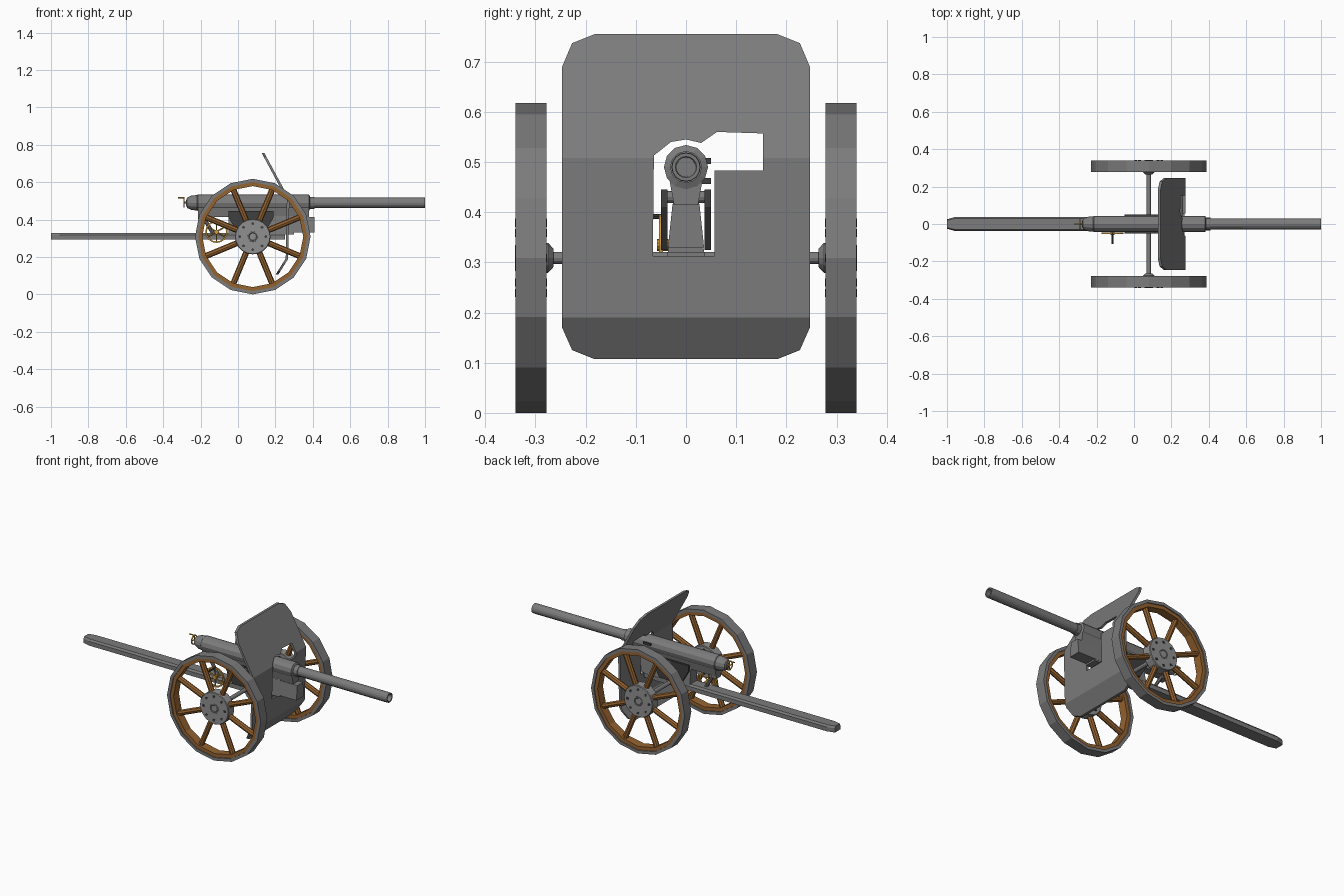
import bpy, bmesh, math
from mathutils import Vector

if "Cube" in bpy.data.objects:
    bpy.data.objects.remove(bpy.data.objects["Cube"])

def material(name, col):
    m = bpy.data.materials.new(name)
    m.diffuse_color = (*col, 1)
    m.use_nodes = True
    m.node_tree.nodes["Principled BSDF"].inputs["Base Color"].default_value = m.diffuse_color
    return m

WOOD = material("wood", (0.30, 0.125, 0.03))
BRASS = material("brass", (0.66, 0.34, 0.05))
STEEL = material("dark_steel", (0.20, 0.20, 0.20))
HUB = material("hub_steel", (0.28, 0.28, 0.28))
BLACK = material("blackened_steel", (0.05, 0.05, 0.05))

def finish(name, bm, mat=None):
    bmesh.ops.recalc_face_normals(bm, faces=bm.faces)
    me = bpy.data.meshes.new(name)
    bm.to_mesh(me)
    bm.free()
    ob = bpy.data.objects.new(name, me)
    bpy.context.collection.objects.link(ob)
    me.materials.append(mat or STEEL)
    return ob

def lathe(name, prof, axis, c=(0, 0, 0), n=16, closed=False, mat=None):
    """Spin (radius, position) pairs about the x or y axis through c."""
    bm = bmesh.new()
    rings = []
    for r, a in prof:
        ring = []
        for k in range(n):
            t = 2 * math.pi * k / n
            u, w = r * math.sin(t), r * math.cos(t)
            p = (a, u, w) if axis == 'x' else (u, a, w)
            ring.append(bm.verts.new(Vector(p) + Vector(c)))
        rings.append(ring)
    pairs = list(zip(rings, rings[1:]))
    if closed:
        pairs.append((rings[-1], rings[0]))
    else:
        bm.faces.new(rings[0])
        bm.faces.new(rings[-1])
    for A, B in pairs:
        for k in range(n):
            j = (k + 1) % n
            bm.faces.new((A[k], A[j], B[j], B[k]))
    return finish(name, bm, mat)

def prism(name, pts, axis, lo, hi, mat=None):
    """Extrude an outline along x (y,z points) or y (x,z points)."""
    bm = bmesh.new()
    put = (lambda p, d: (d, p[0], p[1])) if axis == 'x' else (lambda p, d: (p[0], d, p[1]))
    A, B = ([bm.verts.new(put(p, d)) for p in pts] for d in (lo, hi))
    bm.faces.new(A)
    bm.faces.new(B)
    for k in range(len(pts)):
        j = (k + 1) % len(pts)
        bm.faces.new((A[k], A[j], B[j], B[k]))
    return finish(name, bm, mat)

def box(name, x0, x1, y0, y1, z0, z1, mat=None):
    return prism(name, [(x0, z0), (x1, z0), (x1, z1), (x0, z1)], 'y', y0, y1, mat)

def rod(name, p, q, r, n=8, mat=None):
    p, q = Vector(p), Vector(q)
    bm = bmesh.new()
    bmesh.ops.create_cone(bm, cap_ends=True, segments=n, radius1=r, radius2=r, depth=(q - p).length)
    rot = (q - p).to_track_quat('Z', 'Y').to_matrix().to_4x4()
    rot.translation = (p + q) / 2
    bm.transform(rot)
    return finish(name, bm, mat)

def cut(ob, cutter, op):
    m = ob.modifiers.new(op.lower(), 'BOOLEAN')
    m.operation, m.object, m.solver = op, cutter, 'EXACT'
    cutter.hide_render = True
    cutter.hide_set(True)

def ring(name, axis, c, ro, ri, w, n, mat=None):
    return lathe(name, [(ro, -w), (ro, w), (ri, w), (ri, -w)], axis, c, n, True, mat)

# Wheels: iron tyre, wooden felloe, spokes, bolted hub
WX, WZ = 0.079, 0.309
for side, s in (("left", 1), ("right", -1)):
    c = Vector((WX, s * 0.309, WZ))
    ring(side + "_tyre", 'y', c, 0.309, 0.291, 0.031, 16)
    ring(side + "_felloe", 'y', c, 0.293, 0.270, 0.025, 16, WOOD)
    for k in range(8):
        t = math.radians(22.5 + 45 * k)
        d = Vector((math.cos(t), 0, math.sin(t)))
        rod(f"{side}_spoke_{k}", c + d * 0.06, c + d * 0.278, 0.016, 8, WOOD)
        t += math.radians(22.5)
        b = c + Vector((math.cos(t), 0, math.sin(t))) * 0.07
        rod(f"{side}_hub_bolt_{k}", b - Vector((0, .032, 0)), b + Vector((0, .032, 0)), 0.008, 6, BLACK)
    lathe(side + "_hub_disc", [(0.092, -.029), (0.095, -.025), (0.095, .025), (0.092, .029)], 'y', c, 20, mat=HUB)
    lathe(side + "_hub_boss", [(0.015, s * .02), (0.017, s * .027), (0.022, s * .032), (0.028, s * .031),
                               (0.030, s * .02), (0.030, -s * .034), (0.018, -s * .045), (0.012, -s * .045)],
          'y', c, 12)
lathe("axle", [(0.012, -0.3), (0.012, 0.3)], 'y', (WX, 0, WZ), 12)

# Barrel with bore, jacket and rounded breech
G = (0, 0, 0.49)
lathe("barrel", [(0.028, 0.36), (0.029, 0.99), (0.028, 1.0), (0.021, 1.0), (0.019, 0.75), (0.005, 0.75)], 'x', G, 16)
lathe("barrel_jacket", [(0.012, -.278), (0.028, -.272), (0.038, -.25), (0.041, -.222), (0.041, -.218),
                        (0.044, -.215), (0.044, 0.38), (0.032, 0.385), (0.032, 0.41)], 'x', G, 12)
for z in (0.462, 0.502):
    box("jacket_lug", 0.2, 0.25, 0.03, 0.05, z - 0.006, z + 0.006, BLACK)

# Breech handwheel
B = Vector((-0.288, 0, 0.492))
ring("breech_wheel", 'x', B, 0.028, 0.023, 0.003, 12, BRASS)
rod("breech_spindle", B, B + Vector((0.03, 0, 0)), 0.006, 8, BRASS)
for k in range(2):
    d = Vector((0, math.cos(k * math.pi / 2), math.sin(k * math.pi / 2))) * 0.025
    rod("breech_wheel_spoke", B - d, B + d, 0.003, 6, BRASS)
rod("breech_handle", B + Vector((0, 0, .026)), B + Vector((-.032, 0, .026)), 0.004, 6, BRASS)

# Cradle under the barrel and front recuperator box
prism("cradle_rail", [(-.024, .415), (.024, .415), (.034, .47), (-.034, .47)], 'x', -0.215, 0.38)
prism("carriage_body", [(-.036, .32), (.036, .32), (.026, .42), (-.026, .42)], 'x', -0.05, 0.30)
prism("front_box", [(-.036, .33), (.036, .33), (.027, .415), (-.027, .415)], 'x', 0.2, 0.41)
box("elevating_bracket", -0.215, -0.18, -0.022, 0.022, 0.40, 0.46)
rod("elevating_screw", (-0.13, 0, 0.32), (-0.19, 0, 0.42), 0.01)
for s in (1, -1):
    prism("trunnion_cheek", [(-.05, .41), (-.05, .445), (.19, .445), (.19, .41), (.14, .325), (0, .325)],
          'y', s * 0.037, s * 0.050, BLACK)
rod("trunnion", (WX, -0.05, 0.43), (WX, 0.05, 0.43), 0.012, 12)

# Trail beam with chamfered top and narrowed tail
beam = prism("trail", [(-.038, .293), (.038, .293), (.038, .318), (.030, .329), (-.030, .329), (-.038, .318)],
             'x', -0.955, 0.25)
bm = bmesh.new()
bm.from_mesh(beam.data)
end = [f for f in bm.faces if all(abs(v.co.x + 0.955) < 1e-4 for v in f.verts)]
new = bmesh.ops.extrude_face_region(bm, geom=end)['geom']
bmesh.ops.delete(bm, geom=end, context='FACES')
for v in (g for g in new if isinstance(g, bmesh.types.BMVert)):
    v.co = (-1.0, v.co.y * 0.66, v.co.z)
bm.to_mesh(beam.data)
bm.free()
ring("towing_eye", 'x', (-0.995, 0, 0.311), 0.012, 0.007, 0.005, 10)

# Elevation handwheel on the right of the trail
H = Vector((-0.115, -0.05, 0.335))
ring("handwheel_rim", 'y', H, 0.060, 0.052, 0.004, 16, BRASS)
lathe("handwheel_hub", [(0.012, -.008), (0.012, .015)], 'y', H, 10, mat=BRASS)
for k in range(6):
    t = math.pi * k / 3
    rod("handwheel_spoke", H, H + Vector((math.sin(t), 0, math.cos(t))) * 0.055, 0.004, 6, BRASS)
rod("handwheel_grip", H + Vector((0, .002, .056)), H + Vector((0, -.056, .056)), 0.005, 8, BLACK)

# Shield: folded plate trimmed to chamfered outline, with gun port and sight window
front = [(.212, .10), (.268, .19), (.275, .508), (.139, .76)]
back = [(.126, .757), (.261, .506), (.255, .192), (.200, .104)]
shield = prism("shield", front + back, 'y', -0.26, 0.26)
half = [(.182, .107), (.227, .125), (.247, .17), (.247, .69), (.227, .737), (.182, .755)]
outline = prism("shield_outline_cutter", half + [(-y, z) for y, z in reversed(half)], 'x', 0, 0.5)
port = prism("shield_port_cutter", [(-.066, .313), (.057, .313), (.057, .483), (.153, .483), (.153, .557),
                                    (.062, .56), (.03, .538), (0, .545), (-.03, .54), (-.064, .513)], 'x', 0, 0.5)
cut(shield, outline, 'INTERSECT')
cut(shield, port, 'DIFFERENCE')
